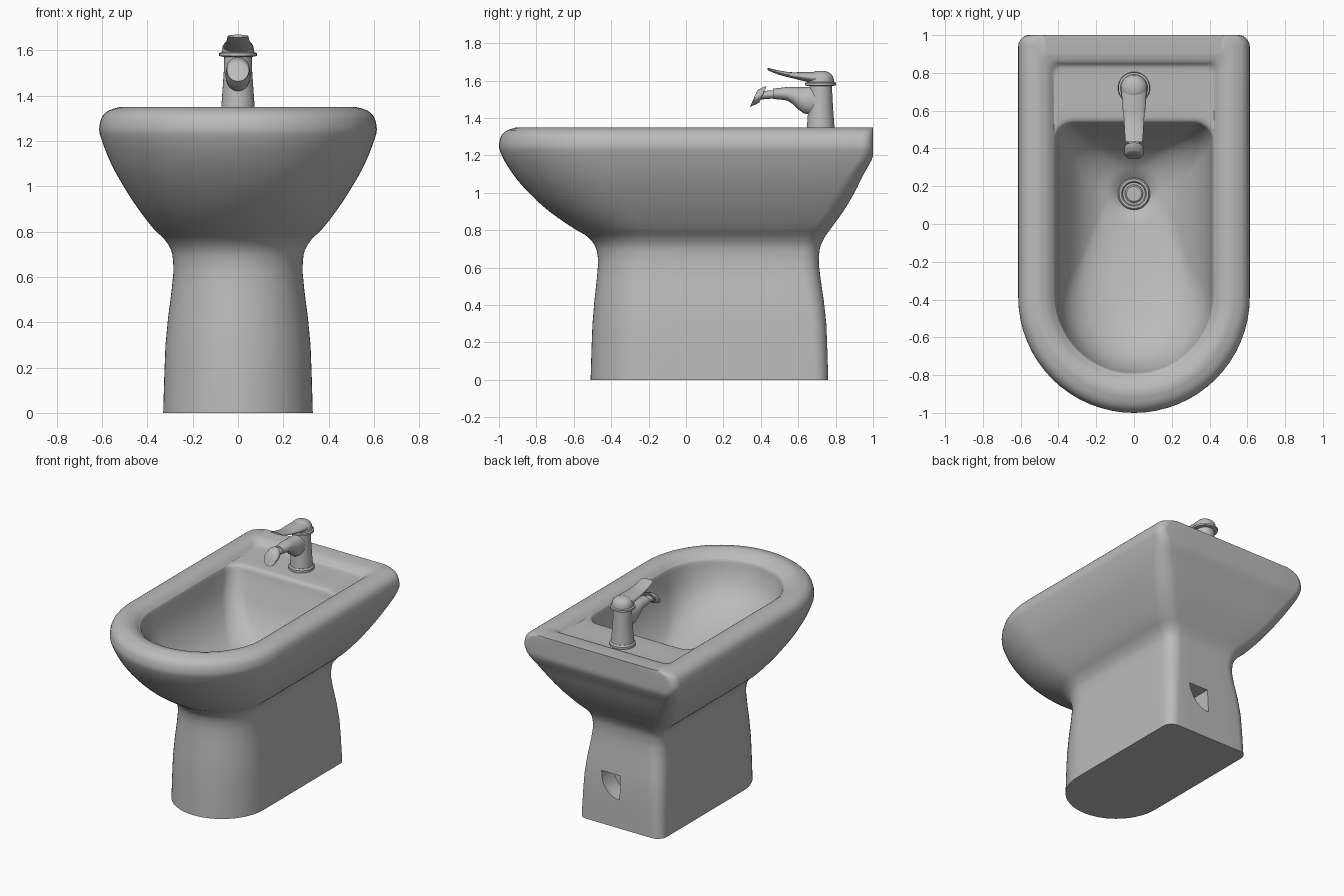
import bpy, bmesh, math
from mathutils import Vector, Matrix

default = bpy.data.objects.get("Cube")
if default:
    bpy.data.objects.remove(default, do_unlink=True)


def make_material(name, value):
    material = bpy.data.materials.new(name)
    material.use_nodes = True
    colour = (value, value, value, 1)
    material.diffuse_color = colour
    material.node_tree.nodes["Principled BSDF"].inputs["Base Color"].default_value = colour
    return material


ceramic = make_material("grey ceramic", 0.5)


def loft(name, rings):
    """Skin a stack of equal-length rings and cap both ends."""
    bm = bmesh.new()
    loops = [[bm.verts.new(point) for point in ring] for ring in rings]
    count = len(loops[0])
    for lower, upper in zip(loops, loops[1:]):
        for i in range(count):
            j = (i + 1) % count
            bm.faces.new((lower[i], lower[j], upper[j], upper[i]))
    bm.faces.new(loops[0][::-1])
    bm.faces.new(loops[-1])
    bmesh.ops.recalc_face_normals(bm, faces=bm.faces)
    mesh = bpy.data.meshes.new(name)
    bm.to_mesh(mesh)
    bm.free()
    obj = bpy.data.objects.new(name, mesh)
    bpy.context.collection.objects.link(obj)
    mesh.materials.append(ceramic)
    return obj


def smooth(obj, angle=30):
    bpy.ops.object.select_all(action="DESELECT")
    obj.select_set(True)
    bpy.context.view_layer.objects.active = obj
    bpy.ops.object.shade_smooth_by_angle(angle=math.radians(angle))


def oval(center, rx, ry, tilt=0, count=32):
    """Ellipse ring; a tilt of 90 degrees makes its axis point to the front."""
    turn = Matrix.Rotation(math.radians(tilt), 3, "X")
    ring = []
    for i in range(count):
        a = math.tau * i / count
        ring.append(Vector(center) + turn @ Vector((rx * math.cos(a), ry * math.sin(a), 0)))
    return ring


def lathe(name, y, profile):
    """Upright turned part from (radius, height) pairs."""
    obj = loft(name, [oval((0, y, z), radius, radius) for radius, z in profile])
    smooth(obj)
    return obj


def d_ring(z, width, front, back, corner):
    """Outline with a round front, straight sides and a square, soft-cornered back."""
    arcs = [
        (0, front + width, width, -180, 0, 32),
        (width - corner, back - corner, corner, 0, 90, 8),
        (corner - width, back - corner, corner, 90, 180, 8),
    ]
    corners = []
    for cx, cy, radius, start, end, steps in arcs:
        arc = []
        for i in range(steps + 1):
            a = math.radians(start + (end - start) * i / steps)
            arc.append(Vector((cx + radius * math.cos(a), cy + radius * math.sin(a), z)))
        corners.append(arc)
    ring = []
    for arc, following in zip(corners, corners[1:] + corners[:1]):
        ring += arc
        ring += [arc[-1].lerp(following[0], t / 5) for t in range(1, 5)]
    return ring


def ease(rows, steps=3):
    """Resample rows with a monotone cubic, so the profile never overshoots."""
    def tangent(i, k):
        if i in (0, len(rows) - 1):
            return 0.0
        before = rows[i][k] - rows[i - 1][k]
        after = rows[i + 1][k] - rows[i][k]
        return 2 * before * after / (before + after) if before * after > 0 else 0.0

    result = []
    columns = range(len(rows[0]))
    for i in range(len(rows) - 1):
        for s in range(steps):
            t = s / steps
            h = t * t * (3 - 2 * t)
            row = []
            for k in columns:
                bend = t * (1 - t) ** 2 * tangent(i, k) - t * t * (1 - t) * tangent(i + 1, k)
                row.append(rows[i][k] * (1 - h) + rows[i + 1][k] * h + bend)
            result.append(row)
    return result + [list(rows[-1])]


# Pedestal, bowl and rim: height, half width, front, back, corner radius
outside = [
    (0, .33, -.51, .76, .07),
    (.3, .32, -.5, .75, .08),
    (.62, .285, -.47, .71, .09),
    (.7, .29, -.48, .715, .09),
    (.76, .32, -.52, .74, .1),
    (.81, .37, -.6, .775, .1),
    (.9, .44, -.73, .84, .1),
    (1, .505, -.84, .9, .1),
    (1.1, .56, -.925, .95, .09),
    (1.2, .6, -.985, 1, .07),
    (1.25, .613, -1, 1, .06),
    (1.3, .603, -.99, 1, .06),
    (1.335, .57, -.955, 1, .06),
    (1.35, .52, -.905, 1, .06),
]
# Inner rim, tap deck and basin
inside = [
    (1.35, .5, -.88, .9, .06),
    (1.338, .46, -.84, .86, .05),
    (1.315, .43, -.81, .835, .05),
    (1.31, .425, -.803, .8, .06),
    (1.307, .422, -.798, .57, .09),
    (1.295, .418, -.79, .54, .1),
    (1.25, .41, -.78, .525, .1),
    (1.15, .39, -.74, .49, .11),
    (1.05, .35, -.65, .45, .12),
    (.95, .28, -.45, .39, .14),
    (.88, .19, -.16, .32, .15),
    (.85, .12, .04, .28, .115),
    (.82, .08, .08, .24, .077),
]
body = loft("bidet_body", [d_ring(*row) for row in ease(outside) + ease(inside)])

# Quarter-round outlet pocket in the back of the pedestal
outlet = [(0, .37)]
for i in range(9):
    a = math.pi / 2 * i / 8
    outlet.append((.15 * math.cos(a), .37 - .17 * math.sin(a)))
cutter = loft("outlet_cutter", [[(x, y, z) for x, z in outlet] for y in (.62, .9)])
cutter.hide_render = True
cut = body.modifiers.new("outlet", "BOOLEAN")
cut.operation = "DIFFERENCE"
cut.solver = "EXACT"
cut.object = cutter
bpy.context.view_layer.objects.active = body
bpy.ops.object.modifier_apply(modifier=cut.name)
bpy.data.objects.remove(cutter, do_unlink=True)
smooth(body)

# Drain collar and plug
drain_y = .16
lathe("drain_collar", drain_y, [(.085, .81), (.085, .84), (.078, .848), (.066, .848),
                                (.06, .84), (.06, .825)])
lathe("drain_plug", drain_y, [(.048, .81), (.048, .85), (.04, .856)])

# Tap column, with its foot and domed cap
tap_y = .72
lathe("tap_foot", tap_y, [(.085, 1.3), (.085, 1.325), (.077, 1.335)])
lathe("tap_column", tap_y, [(.076, 1.32), (.07, 1.4), (.063, 1.5), (.06, 1.59)])
cap = [(.06, 1.57), (.083, 1.575), (.083, 1.588), (.072, 1.592)]
for i in range(7):
    a = math.radians(12 * i)
    cap.append((.07 * math.cos(a), 1.605 + .05 * math.sin(a)))
lathe("tap_cap", tap_y, cap)


def along_y(name, stations, tilt=90):
    """Forward-running part from (y, z, half width, half height) stations."""
    obj = loft(name, [oval((0, y, z), rx, rz, tilt) for y, z, rx, rz in stations])
    smooth(obj, 40)


# Lever handle
along_y("tap_lever", ease([
    (.7, 1.615, .066, .032),
    (.63, 1.622, .062, .024),
    (.56, 1.63, .054, .015),
    (.49, 1.645, .05, .011),
    (.435, 1.663, .045, .006),
]))
# Spout, neck and tilted nozzle
along_y("tap_spout", ease([
    (.71, 1.49, .055, .08),
    (.63, 1.495, .055, .07),
    (.54, 1.53, .046, .036),
    (.465, 1.53, .04, .028),
]))
along_y("tap_neck", [(.48, 1.528, .03, .022), (.39, 1.52, .03, .022)])
along_y("tap_nozzle", [
    (.412, 1.527, .046, .046),
    (.405, 1.524, .05, .05),
    (.368, 1.508, .05, .05),
    (.362, 1.505, .046, .046),
], tilt=66)
